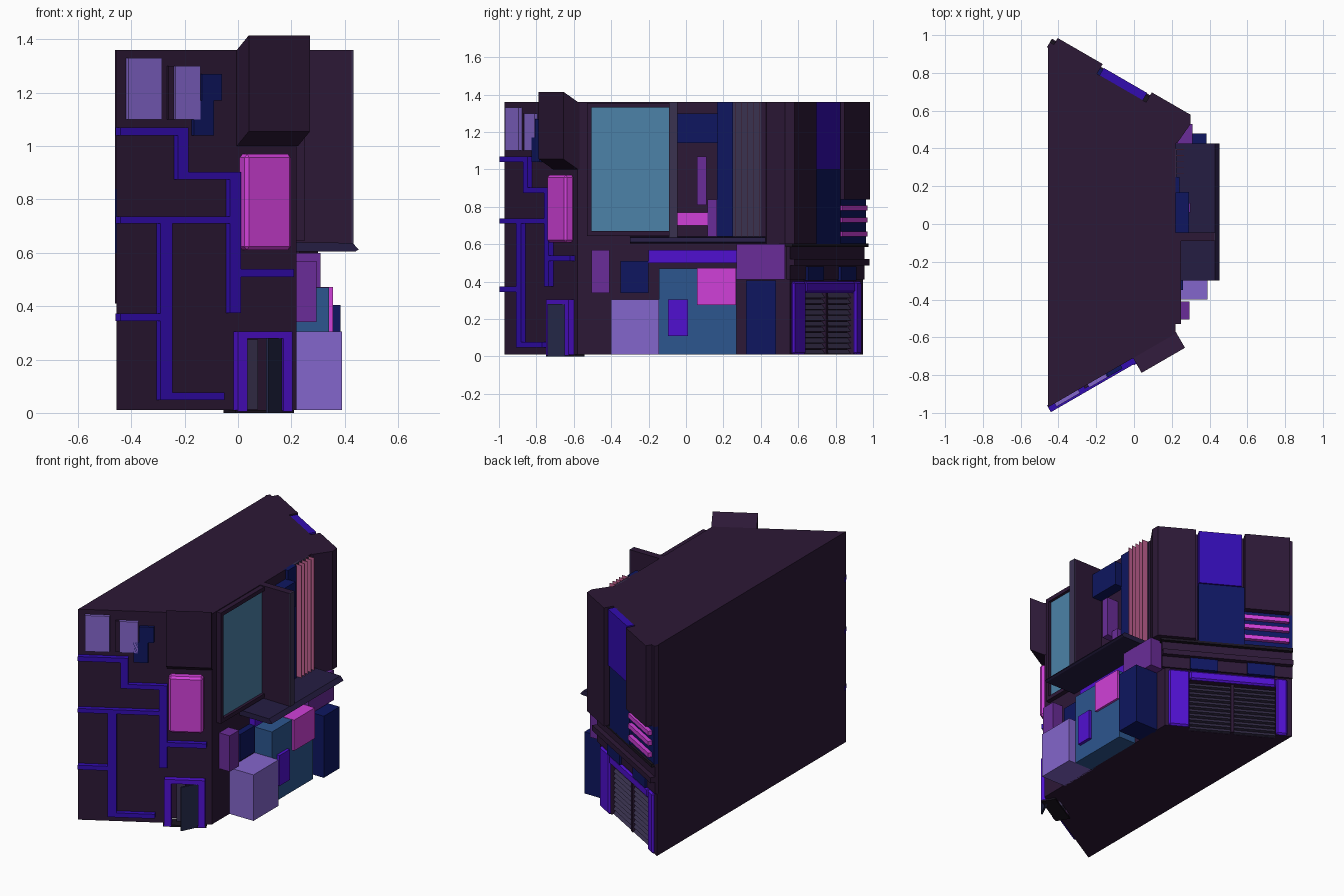
import bpy, bmesh, math
from mathutils import Vector

if "Cube" in bpy.data.objects:
    bpy.data.objects.remove(bpy.data.objects["Cube"])

C, S = math.cos(math.radians(30)), 0.5
# facade frames: origin, direction along the wall, outward normal
FRONT = (Vector((-.455, -.97, 0)), Vector((C, S, 0)), Vector((S, -C, 0)))
SIDE = (Vector((.22, 0, 0)), Vector((0, 1, 0)), Vector((1, 0, 0)))
BACK = (Vector((.22, .555, 0)), Vector((-C, S, 0)), Vector((S, C, 0)))
UP = Vector((0, 0, 1))
COLORS = dict(dark='2c1836', black='1a1420', lavender='8466cc', teal='4c82a8', navy='0e1660',
              violet='5010d0', pipe='320cb0', purple='6a2c98', magenta='d040d8',
              pink='c06090', grey='3a3250', blue='2c568f', slate='242848', awning='251d42')
mats = {}


def mat(c):
    if c not in mats:
        rgb = [int(COLORS[c][i:i + 2], 16) / 255 for i in (0, 2, 4)]
        lin = [v / 12.92 if v < .04 else ((v + .055) / 1.055) ** 2.4 for v in rgb]
        mats[c] = bpy.data.materials.new(c)
        mats[c].diffuse_color = (*lin, 1)
    return mats[c]


def loft(name, color, a, b):
    """Closed prism between two matching outlines."""
    bm = bmesh.new()
    va = [bm.verts.new(p) for p in a]
    vb = [bm.verts.new(p) for p in b]
    n = len(a)
    bm.faces.new(va)
    bm.faces.new(vb[::-1])
    for i in range(n):
        j = (i + 1) % n
        bm.faces.new((va[i], vb[i], vb[j], va[j]))
    bmesh.ops.recalc_face_normals(bm, faces=bm.faces[:])
    me = bpy.data.meshes.new(name)
    bm.to_mesh(me)
    bm.free()
    ob = bpy.data.objects.new(name, me)
    bpy.context.collection.objects.link(ob)
    me.materials.append(mat(color))
    return ob


def footprint(name, color, pts, z0, z1):
    return loft(name, color, [(x, y, z0) for x, y in pts], [(x, y, z1) for x, y in pts])


def profile(name, color, fr, u0, u1, pts):
    """Extrude a (depth, z) section along a facade."""
    o, u, n = fr
    return loft(name, color, *[[o + u * k + n * d + UP * z for d, z in pts] for k in (u0, u1)])


def box(name, color, fr, u0, u1, z0, z1, d1, d0=-.01):
    return profile(name, color, fr, u0, u1, [(d0, z0), (d1, z0), (d1, z1), (d0, z1)])


def fbox(name, color, x0, x1, z0, z1, d1, d0=-.01):
    """Box on the front wall, placed by front-view x."""
    conv = lambda x: (x + .455 - S * max(d1, 0)) / C
    return box(name, color, FRONT, max(conv(x0), 0), conv(x1), z0, z1, d1, d0)


def bevel(ob, w):
    m = ob.modifiers.new('bevel', 'BEVEL')
    m.width, m.segments = w, 1


# main building with door and garage recesses
body = footprint('building_body', 'dark', [(-.455, -.97), (.22, -.58), (.22, .555), (-.455, .945)], .01, 1.36)
cuts = [fbox('door_cutter', 'black', .03, .175, -.02, .28, .05, -.07),
        box('garage_cutter', 'grey', BACK, .15, .68, -.02, .34, .05, -.04)]
for c in cuts:
    m = body.modifiers.new('recess', 'BOOLEAN')
    m.operation, m.object, m.solver = 'DIFFERENCE', c, 'EXACT'
    bpy.context.view_layer.objects.active = body
    bpy.ops.object.modifier_apply(modifier=m.name)
    bpy.data.objects.remove(c)

# front: windows
fbox('front_window', 'lavender', -.41, -.285, 1.10, 1.33, .02)
fbox('front_window', 'lavender', -.235, -.14, 1.10, 1.30, .02)
fbox('window_shutter', 'dark', -.26, -.238, 1.10, 1.30, .012)
fbox('navy_vent', 'navy', -.135, -.06, 1.17, 1.27, .02)
fbox('navy_vent', 'navy', -.165, -.09, 1.04, 1.17, .02)

# front: pipes
for x0, x1, z0, z1 in [(-.455, -.185, 1.04, 1.07), (-.225, -.185, .875, 1.04), (-.185, .012, .875, .903),
                       (-.03, .012, .375, .875), (.012, .21, .51, .54), (-.455, -.03, .71, .737),
                       (-.29, -.245, .048, .71), (-.245, -.05, .048, .076), (-.455, -.29, .345, .373)]:
    fbox('wall_pipe', 'pipe', x0, x1, z0, z1, .03)

# front: lit sign and roof box
bevel(fbox('front_sign', 'magenta', .03, .205, .61, .97, .05), .013)
profile('roof_box', 'dark', FRONT, .52, .785,
        [(-.01, 1.0), (0, 1.0), (.09, 1.055), (.09, 1.415), (0, 1.36), (-.01, 1.36)])

# front: doorway, open door and step
for x0, x1, z0, z1 in [(0, .035, .005, .305), (.17, .205, .005, .305), (.035, .17, .278, .305)]:
    fbox('door_frame', 'violet', x0, x1, z0, z1, .035)
footprint('open_door', 'slate', [(.105, -.735), (.115, -.74), (.172, -.625), (.162, -.62)], 0, .28)
fbox('inner_door', 'grey', .04, .085, .012, .275, -.02, -.06)
fbox('door_step', 'black', -.01, .21, 0, .011, .03, -.06)

# side: big screen and its border
box('screen', 'teal', SIDE, -.505, -.09, .67, 1.33, .012)
for y0, y1, z0, z1 in [(-.53, -.505, .645, 1.355), (-.505, -.09, 1.33, 1.355), (-.505, -.09, .645, .67)]:
    box('screen_border', 'dark', SIDE, y0, y1, z0, z1, .03)

# side: fin beside the screen and awning below
box('tall_fin', 'dark', SIDE, -.09, -.045, .63, 1.36, .205)
box('fin_edge', 'grey', SIDE, -.09, -.045, .63, 1.36, .212, .205)
profile('awning', 'awning', SIDE, -.3, .425, [(-.01, .605), (.22, .605), (.232, .612), (.21, .637), (-.01, .64)])

# side: upper boxes, strips and slats
for name, col, y0, y1, z0, z1, d in [
        ('ac_box', 'navy', -.045, .17, 1.14, 1.30, .07), ('hanging_sign', 'purple', .06, .11, .81, 1.07, .08),
        ('small_sign', 'purple', .115, .165, .64, .84, .05), ('lit_plate', 'magenta', -.045, .115, .70, .77, .05),
        ('navy_strip', 'navy', .165, .25, .64, 1.36, .02), ('grey_strip', 'grey', .25, .40, .64, 1.36, .005)]:
    box(name, col, SIDE, y0, y1, z0, z1, d)
for i in range(5):
    y = .265 + .032 * i
    box('vertical_slat', 'pink', SIDE, y, y + .003, .64, 1.36, .045)

# side: stacked street-level boxes
for name, col, y0, y1, z0, z1, d in [
        ('purple_cabinet', 'purple', -.505, -.41, .34, .57, .075), ('navy_plate', 'navy', -.35, -.2, .34, .51, .04),
        ('lavender_crate', 'lavender', -.40, -.145, .01, .305, .17), ('blue_stall', 'blue', -.145, .27, .01, .47, .122),
        ('stall_hatch', 'violet', -.095, .01, .11, .305, .142), ('stall_sign', 'magenta', .06, .268, .275, .472, .137),
        ('navy_locker', 'navy', .32, .48, .01, .405, .165), ('purple_duct', 'purple', .27, .53, .41, .60, .09),
        ('light_strip', 'violet', -.2, .375, .50, .57, .04)]:
    box(name, col, SIDE, y0, y1, z0, z1, d)

# corner pillar
footprint('corner_pillar', 'dark', [(.2, .42), (.23, .43), (.3, .53), (.298, .58), (.2, .63)], .6, 1.36)

# back: overhanging upper panels
for name, col, u0, u1, z0, z1, d in [
        ('upper_panel', 'dark', -.045, .18, .6, 1.36, .06), ('upper_panel', 'dark', .48, .755, .84, 1.36, .06),
        ('violet_panel', 'pipe', .2, .465, 1.0, 1.36, .045), ('navy_panel', 'navy', .2, .48, .6, 1.0, .035),
        ('vent_back', 'navy', .48, .78, .6, .84, .02), ('mid_band', 'dark', -.02, .78, .41, .6, .012),
        ('band_cap', 'black', -.03, .78, .585, .605, .035), ('band_ledge', 'dark', -.02, .78, .485, .52, .042)]:
    box(name, col, BACK, u0, u1, z0, z1, d)
profile('end_panel_chamfer', 'dark', BACK, .755, .78, [(-.01, .84), (.02, .84), (.02, 1.36), (-.01, 1.36)])
for z in (.64, .715, .78):
    box('vent_bar', 'magenta', BACK, .48, .755, z, z + .028, .045)
for u in (.15, .5):
    box('band_window', 'navy', BACK, u, u + .17, .405, .482, .026)

# back: garage frame and slatted shutters
for u0, u1, z0, z1 in [(.02, .15, .01, .40), (.68, .75, .01, .40), (.15, .68, .34, .40)]:
    bevel(box('garage_frame', 'violet', BACK, u0, u1, z0, z1, .015), .01)
box('shutter_post', 'dark', BACK, .405, .425, .01, .34, -.01, -.045)
for u0, u1 in [(.15, .405), (.425, .68)]:
    for i in range(11):
        z = .012 + .03 * i
        profile('shutter_slat', 'grey', BACK, u0, u1, [(-.045, z), (-.015, z), (-.035, z + .026), (-.045, z + .026)])

for m in bpy.data.materials:
    if m.users and not m.is_grease_pencil:
        m.use_nodes = True
        m.node_tree.nodes["Principled BSDF"].inputs["Base Color"].default_value = m.diffuse_color
